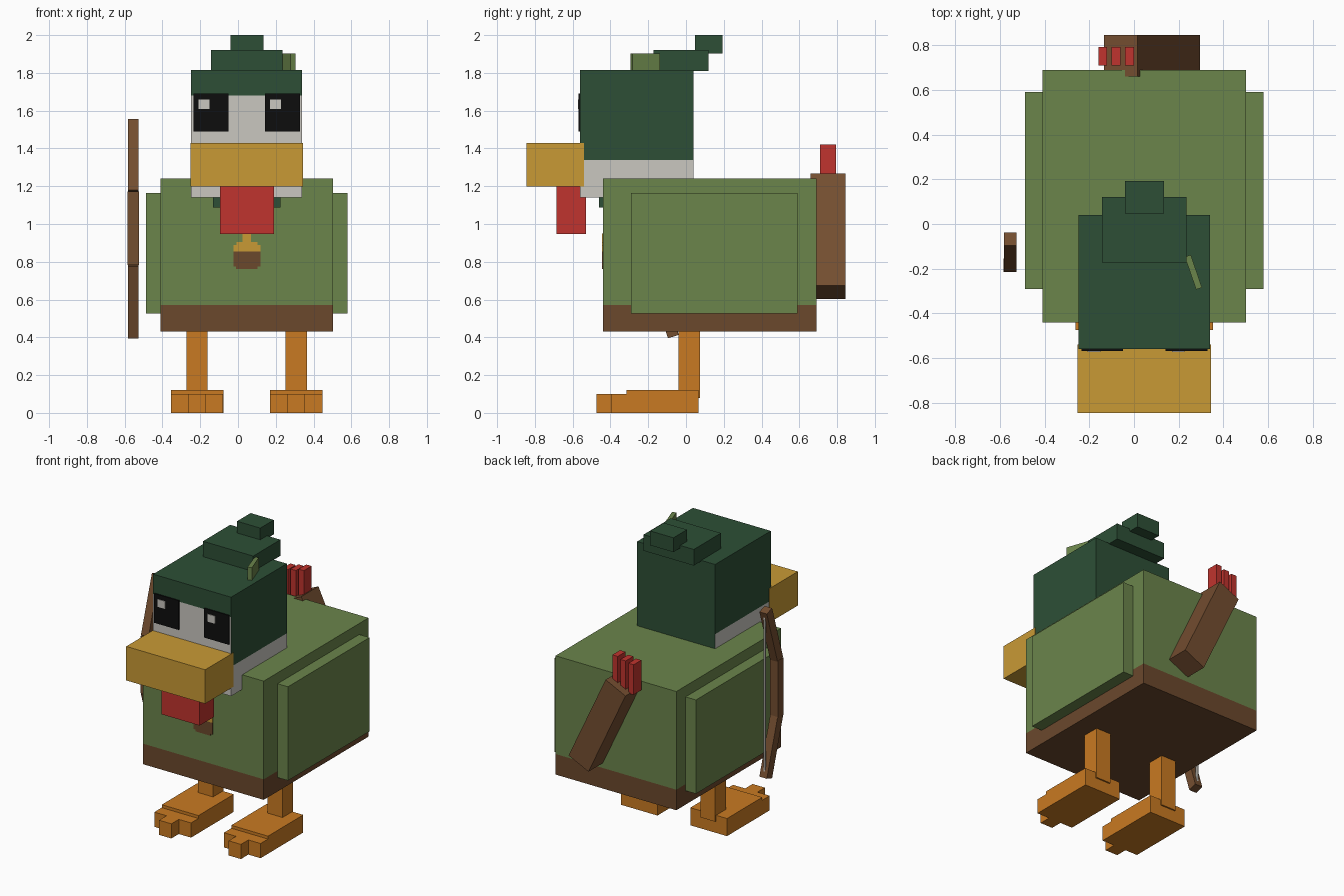
import bpy, bmesh, math
from mathutils import Matrix, Vector

if "Cube" in bpy.data.objects:
    bpy.data.objects.remove(bpy.data.objects["Cube"])


def make_material(name, hex_code):
    def linear(i):
        c = int(hex_code[i:i + 2], 16) / 255
        return c / 12.92 if c <= 0.04045 else ((c + 0.055) / 1.055) ** 2.4
    mat = bpy.data.materials.new(name)
    mat.diffuse_color = (linear(0), linear(2), linear(4), 1)
    mat.use_nodes = True
    mat.node_tree.nodes["Principled BSDF"].inputs["Base Color"].default_value = mat.diffuse_color
    return mat


leaf_green = make_material("leaf green", "6B854B")
dark_green = make_material("dark green", "2D4F36")
white = make_material("off white", "CAC7C0")
gold = make_material("gold", "C99A35")
red = make_material("red", "C0342E")
orange = make_material("orange", "C97A22")
brown = make_material("brown", "6B482C")
wood = make_material("wood brown", "744E30")
black = make_material("black", "0D0D0D")


def box(name, x, y, z, mats, cuts=(), rule=None, rot=None):
    """Box from (min, max) ranges, with level cuts, a face colour rule and a turn about its centre."""
    size = Vector((x[1] - x[0], y[1] - y[0], z[1] - z[0]))
    centre = Vector((sum(x) / 2, sum(y) / 2, sum(z) / 2))
    bm = bmesh.new()
    bmesh.ops.create_cube(bm, size=1)
    bmesh.ops.scale(bm, vec=size, verts=bm.verts)
    if rot:
        bmesh.ops.rotate(bm, verts=bm.verts, matrix=Matrix.Rotation(rot[1], 3, rot[0]))
    bmesh.ops.translate(bm, vec=centre, verts=bm.verts)
    for level in cuts:
        geom = bm.verts[:] + bm.edges[:] + bm.faces[:]
        bmesh.ops.bisect_plane(bm, geom=geom, plane_co=(0, 0, level), plane_no=(0, 0, 1))
    bm.normal_update()
    if rule:
        for f in bm.faces:
            f.material_index = rule(f.calc_center_median(), f.normal)
    mesh = bpy.data.meshes.new(name)
    bm.to_mesh(mesh)
    bm.free()
    for m in mats if isinstance(mats, list) else [mats]:
        mesh.materials.append(m)
    obj = bpy.data.objects.new(name, mesh)
    bpy.context.collection.objects.link(obj)
    return obj


MID = 0.046  # symmetry plane of the bird


def pair(x):
    """A left range and its mirror image."""
    return (("left", x), ("right", (2 * MID - x[1], 2 * MID - x[0])))


# Body: green tunic with a brown hem and underside
box("body", (-0.41, 0.502), (-0.44, 0.69), (0.43, 1.24), [leaf_green, brown],
    cuts=[0.57], rule=lambda c, n: int(c.z < 0.57))
for side, x in pair((-0.488, -0.41)):
    box(side + "_wing", x, (-0.29, 0.59), (0.525, 1.165), leaf_green)

# Head: dark hood, pale face on the front and pale lower cheeks
def head_colour(c, n):
    if n.y < -0.5:
        return int(c.z < 1.68)
    if n.y > 0.5:
        return 0
    return int(c.z < 1.34)

box("head", (-0.248, 0.34), (-0.56, 0.04), (1.14, 1.815), [dark_green, white],
    cuts=[1.34, 1.68], rule=head_colour)
box("collar", (-0.132, 0.225), (-0.46, 0.0), (1.087, 1.16), dark_green)

# Beak and wattle
box("beak", (-0.252, 0.344), (-0.845, -0.54), (1.198, 1.43), gold)
box("wattle", (-0.096, 0.19), (-0.685, -0.53), (0.947, 1.21), red)

# Eyes with a highlight on the same side of each
for side, x in pair((-0.236, -0.05)):
    box(side + "_eye", x, (-0.568, -0.559), (1.49, 1.69), black)
    box(side + "_eye_glint", (x[0] + 0.027, x[0] + 0.085), (-0.572, -0.566), (1.608, 1.66), white)

# Folded cap and its feather
box("cap_fold", (-0.143, 0.236), (-0.173, 0.12), (1.81, 1.92), dark_green)
box("cap_tip", (-0.04, 0.135), (0.047, 0.193), (1.902, 2.0), dark_green)
box("cap_feather", (0.252, 0.28), (-0.293, -0.138), (1.81, 1.902), leaf_green,
    rot=("Z", math.radians(19)))

# Acorn badge on the chest
badge = [("stem", (0.024, 0.068), (0.90, 0.95), gold),
         ("cap_top", (-0.008, 0.102), (0.885, 0.905), gold),
         ("cap", (-0.024, 0.118), (0.855, 0.888), gold),
         ("nut", (-0.024, 0.118), (0.775, 0.855), brown),
         ("nut_base", (-0.01, 0.104), (0.763, 0.775), brown)]
for part, x, z, mat in badge:
    box("acorn_" + part, x, (-0.446, -0.439), z, mat)

# Legs and three-toed feet
for side, x in pair((-0.355, -0.078)):
    c = sum(x) / 2
    box(side + "_leg", (c - 0.056, c + 0.056), (-0.04, 0.075), (0.08, 0.44), orange)
    box(side + "_foot", x, (-0.315, 0.065), (0, 0.12), orange)
    for i, tip in enumerate((-0.395, -0.475, -0.395)):
        a = x[0] + i * 0.0923
        box(f"{side}_toe_{i + 1}", (a, a + 0.0923), (tip, -0.31), (0, 0.1), orange)

# Bow hanging at the left: grip, two swept limbs and the string
BX = (-0.585, -0.525)
box("bow_grip", BX, (-0.215, -0.155), (0.782, 1.172), wood)
for name, joint_z, tip_z in (("upper", 1.17, 1.546), ("lower", 0.785, 0.404)):
    joint, tip = Vector((0, -0.185, joint_z)), Vector((0, -0.067, tip_z))
    mid, span = (joint + tip) / 2, tip - joint
    half = span.length / 2
    box(f"bow_{name}_limb", (BX[0] + 0.002, BX[1] - 0.002), (mid.y - 0.03, mid.y + 0.03),
        (mid.z - half, mid.z + half), wood, rot=("X", -math.atan(span.y / span.z)))
box("bow_string", (-0.561, -0.549), (-0.062, -0.05), (0.42, 1.53), white)

# Slanted quiver on the back with three arrow fletchings
box("quiver", (0.08 - 0.083, 0.08 + 0.083), (0.66, 0.845), (0.935 - 0.327, 0.935 + 0.327),
    wood, rot=("Y", math.radians(-25.3)))
for i, top in enumerate((1.395, 1.405, 1.42)):
    a = -0.16 + 0.06 * i
    box(f"arrow_fletching_{i + 1}", (a, a + 0.04), (0.71, 0.793), (1.19 + 0.02 * i, top), red)
